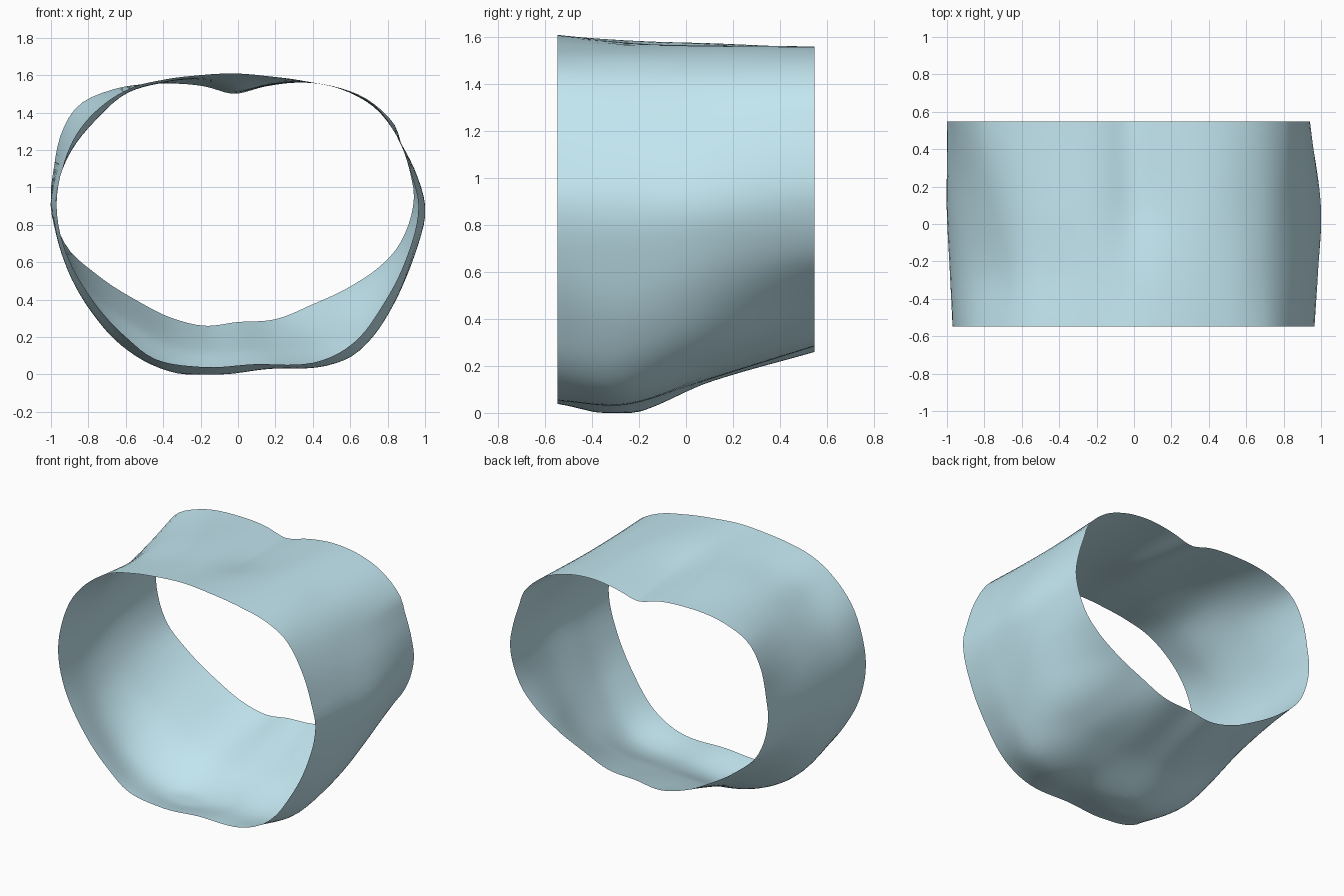
import bpy, bmesh, math

if "Cube" in bpy.data.objects:
    bpy.data.objects.remove(bpy.data.objects["Cube"])

CZ, AROUND, ALONG = 0.85, 120, 28

# Cross-sections (x, z), counter-clockwise from the right side
front = [(.965, .9), (.93, 1.06), (.87, 1.23), (.74, 1.43), (.6, 1.51), (.4, 1.56), (.2, 1.59),
         (.03, 1.607), (-.2, 1.6), (-.4, 1.575), (-.55, 1.54), (-.71, 1.45), (-.86, 1.29),
         (-.94, 1.1), (-.97, .9), (-.93, .68), (-.8, .43), (-.6, .2), (-.45, .085), (-.2, .04),
         (.1, .055), (.45, .075), (.62, .17), (.78, .38), (.9, .62)]
bulge = [(.985, .88), (.94, 1.08), (.88, 1.22), (.75, 1.41), (.6, 1.51), (.4, 1.56), (.2, 1.575),
         (0, 1.575), (-.2, 1.585), (-.4, 1.56), (-.6, 1.5), (-.75, 1.37), (-.9, 1.18), (-.97, 1.0),
         (-.985, .85), (-.92, .58), (-.78, .33), (-.65, .18), (-.5, .075), (-.3, .003), (0, .01),
         (.2, .035), (.5, .056), (.61, .1), (.72, .2), (.83, .37), (.93, .62)]
middle = [(1.0, .88), (.95, 1.08), (.88, 1.22), (.75, 1.41), (.6, 1.505), (.4, 1.56), (.2, 1.555),
          (0, 1.525), (-.2, 1.57), (-.4, 1.565), (-.6, 1.515), (-.78, 1.39), (-.92, 1.2), (-.99, 1.0),
          (-1.0, .88), (-.92, .64), (-.75, .42), (-.55, .27), (-.3, .145), (0, .14), (.25, .15),
          (.5, .19), (.69, .28), (.85, .47), (.96, .7)]
back = [(.94, .93), (.92, 1.08), (.87, 1.24), (.84, 1.33), (.7, 1.465), (.55, 1.53), (.35, 1.56),
        (.15, 1.54), (-.02, 1.5), (-.18, 1.54), (-.4, 1.555), (-.68, 1.52), (-.85, 1.44),
        (-.94, 1.3), (-.985, 1.1), (-1.0, .95), (-.92, .69), (-.75, .53), (-.55, .4), (-.35, .3),
        (-.18, .26), (0, .28), (.2, .295), (.4, .375), (.6, .47), (.75, .57), (.86, .69)]
stations = [(-.547, front), (-.25, bulge), (.1, middle), (.547, back)]


def hermite(keys, t):
    """Smooth curve through (parameter, value) keys."""
    i = max(k for k in range(len(keys) - 1) if keys[k][0] <= t + 1e-9)

    def slope(k):
        a, b = keys[max(k - 1, 0)], keys[min(k + 1, len(keys) - 1)]
        return (b[1] - a[1]) / (b[0] - a[0])
    (t0, v0), (t1, v1) = keys[i], keys[i + 1]
    h = t1 - t0
    s = (t - t0) / h
    return ((2*s**3 - 3*s**2 + 1) * v0 + (s**3 - 2*s**2 + s) * h * slope(i)
            + (3*s**2 - 2*s**3) * v1 + (s**3 - s**2) * h * slope(i + 1))


def radii(points):
    """Resample a section to evenly spaced angles."""
    tau = math.tau
    polar = sorted((math.atan2(z - CZ, x) % tau, math.hypot(x, z - CZ)) for x, z in points)
    keys = ([(a - tau, r) for a, r in polar[-3:]] + polar + [(a + tau, r) for a, r in polar[:3]])
    return [hermite(keys, tau * j / AROUND) for j in range(AROUND)]


# Open thin band lofted front to back
sections = [(y, radii(p)) for y, p in stations]
bm = bmesh.new()
rings = []
for i in range(ALONG + 1):
    y = -.547 + 1.094 * i / ALONG
    ring = []
    for j in range(AROUND):
        r = hermite([(sy, s[j]) for sy, s in sections], y)
        a = math.tau * j / AROUND
        ring.append(bm.verts.new((r * math.cos(a), y, max(0, CZ + r * math.sin(a)))))
    rings.append(ring)
for r0, r1 in zip(rings, rings[1:]):
    for j in range(AROUND):
        k = (j + 1) % AROUND
        bm.faces.new((r0[j], r1[j], r1[k], r0[k])).smooth = True
bm.normal_update()
f = bm.faces[:][0]
c = f.calc_center_median()
if f.normal.x * c.x + f.normal.z * (c.z - CZ) < 0:
    bmesh.ops.reverse_faces(bm, faces=bm.faces[:])
mesh = bpy.data.meshes.new("band")
bm.to_mesh(mesh)
bm.free()

# Pale blue surface
blue = bpy.data.materials.new("pale_blue")
blue.diffuse_color = (.55, .8, .88, 1)
blue.use_nodes = True
blue.node_tree.nodes["Principled BSDF"].inputs["Base Color"].default_value = blue.diffuse_color
mesh.materials.append(blue)
bpy.context.collection.objects.link(bpy.data.objects.new("band", mesh))
